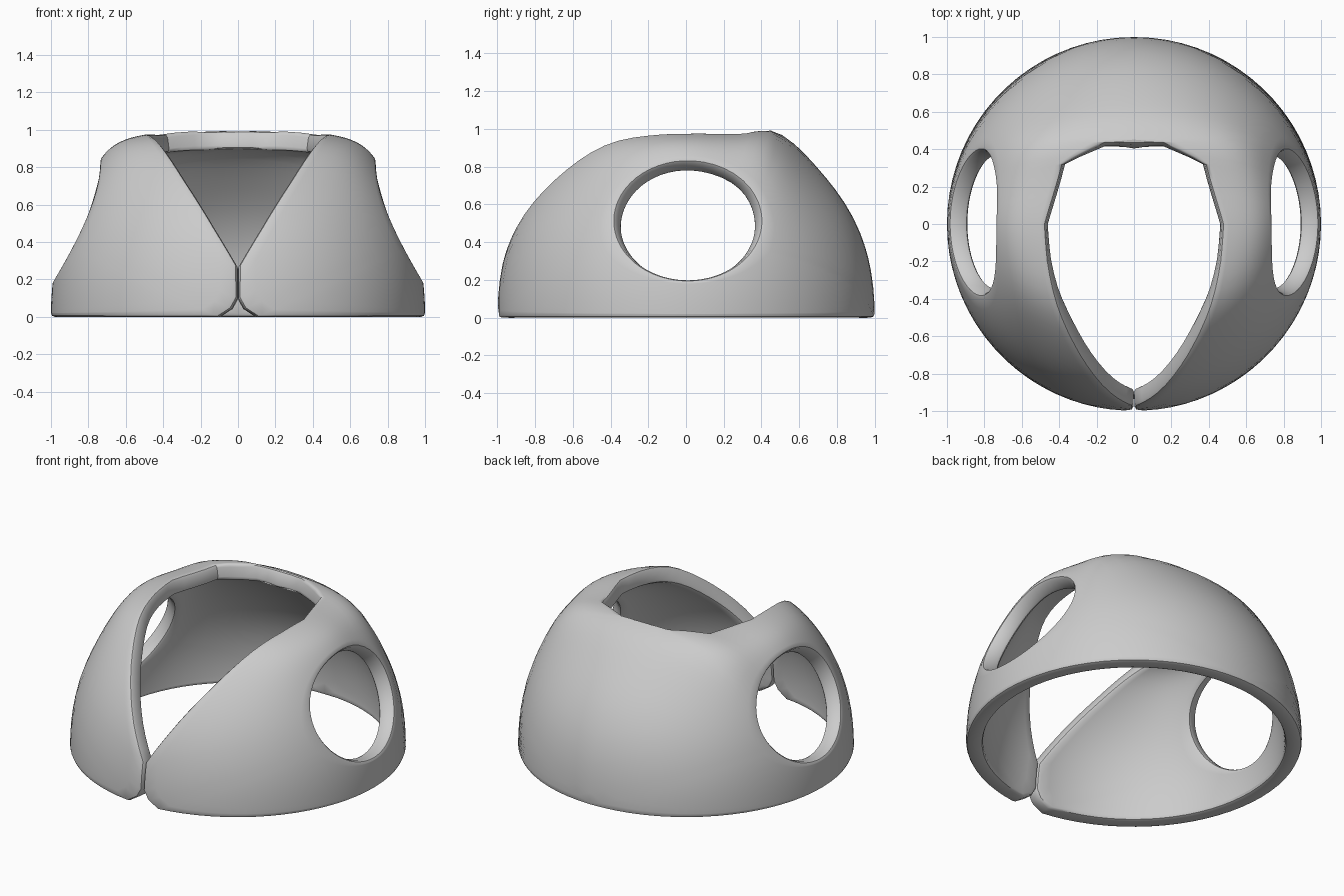
import bpy, bmesh, math
from mathutils import Vector

if "Cube" in bpy.data.objects:
    bpy.data.objects.remove(bpy.data.objects["Cube"])


# Dome shape: rounded body, squared shoulders, raised back collar (below 1 = inside)
def dome(p):
    x, y, z = p
    x *= 1 - 0.5 * min(1, abs(z)) ** 6 * math.exp(-(y / 0.7) ** 4)
    z /= (1 + 0.08 * math.exp(-((y - 0.5) / 0.2) ** 2)
          + 0.04 * math.exp(-((y + 0.52) / 0.25) ** 2))
    return math.hypot(x, y) ** 2.25 + abs(z) ** 2.25


def solve(point_at, lo, hi):
    for _ in range(40):
        mid = (lo + hi) / 2
        if dome(point_at(mid)) < 1:
            lo = mid
        else:
            hi = mid
    return point_at(lo)


def on_dome(p):
    d = p.normalized()
    return solve(lambda s: d * s, 0.3, 1.6)


# Outline of the right half, each point with the armhole angle it connects to
neck = [(0, .43, .99, 12), (.16, .43, .985, 30), (.38, .32, .98, 62),
        (.475, 0, .98, 95), (.46, -.2, .97, 113), (.40, -.43, .90, 135),
        (.28, -.70, .72, 160), (.12, -.89, .46, 178), (.005, -.97, .27, 193)]
notch = [(.005, -1, .10, 200), (.035, -1, .045, 203)]
hem = [(math.cos(math.radians(a)), math.sin(math.radians(a)), 0, 270 + 0.75 * a)
       for a in [-84] + list(range(-75, 90, 15))]
back = [(0, 1, 0, 332), (0, .97, .25, 341), (0, .92, .45, 350),
        (0, .80, .68, 358), (0, .64, .87, 365), (0, .43, .99, 372)]
control = [(Vector(c[:3]), math.radians(c[3])) for c in neck + notch + hem + back]
outline, angles = [], []
for (a, ang_a), (b, ang_b) in zip(control, control[1:]):
    n = max(1, math.ceil((b - a).length / 0.1))
    for i in range(n):
        outline.append(on_dome(a.lerp(b, i / n)))
        angles.append(ang_a + (ang_b - ang_a) * i / n)

# Even out the armhole spacing
TURN = 2 * math.pi
for _ in range(8):
    prev = [angles[-1] - TURN] + angles[:-1]
    following = angles[1:] + [angles[0] + TURN]
    angles = [(a + 2 * b + c) / 4 for a, b, c in zip(prev, angles, following)]

# Panel grid running from the armhole to the outline
RINGS = 10
bm = bmesh.new()
rays = []
for p, ang in zip(outline, angles):
    y, z = 0.01 + 0.39 * math.cos(ang), 0.515 + 0.315 * math.sin(ang)
    arm = solve(lambda x: Vector((x, y, z)), 0.2, 1.2)
    ray = [arm] + [on_dome(arm.lerp(p, i / RINGS)) for i in range(1, RINGS)] + [p]
    rays.append([bm.verts.new(v) for v in ray])
for r0, r1 in zip(rays, rays[1:] + rays[:1]):
    for i in range(RINGS):
        bm.faces.new((r0[i], r0[i + 1], r1[i + 1], r1[i]))
bm.normal_update()
if sum(f.normal.dot(f.calc_center_median()) for f in bm.faces) < 0:
    bmesh.ops.reverse_faces(bm, faces=bm.faces[:])
mesh = bpy.data.meshes.new("vest_shell")
bm.to_mesh(mesh)
bm.free()
vest = bpy.data.objects.new("vest_shell", mesh)
bpy.context.collection.objects.link(vest)

# Mirror, thicken inward and round the rims
mirror = vest.modifiers.new("mirror", 'MIRROR')
mirror.merge_threshold = 0.001
solid = vest.modifiers.new("thickness", 'SOLIDIFY')
solid.thickness = 0.1
solid.offset = -1
bevel = vest.modifiers.new("rounded_rims", 'BEVEL')
bevel.width = 0.02
bevel.segments = 2
bevel.limit_method = 'ANGLE'
bevel.angle_limit = math.radians(65)
bevel.use_clamp_overlap = False

bpy.context.view_layer.objects.active = vest
vest.select_set(True)
bpy.ops.object.convert(target='MESH')
bpy.ops.object.shade_smooth_by_angle(angle=math.radians(40))
